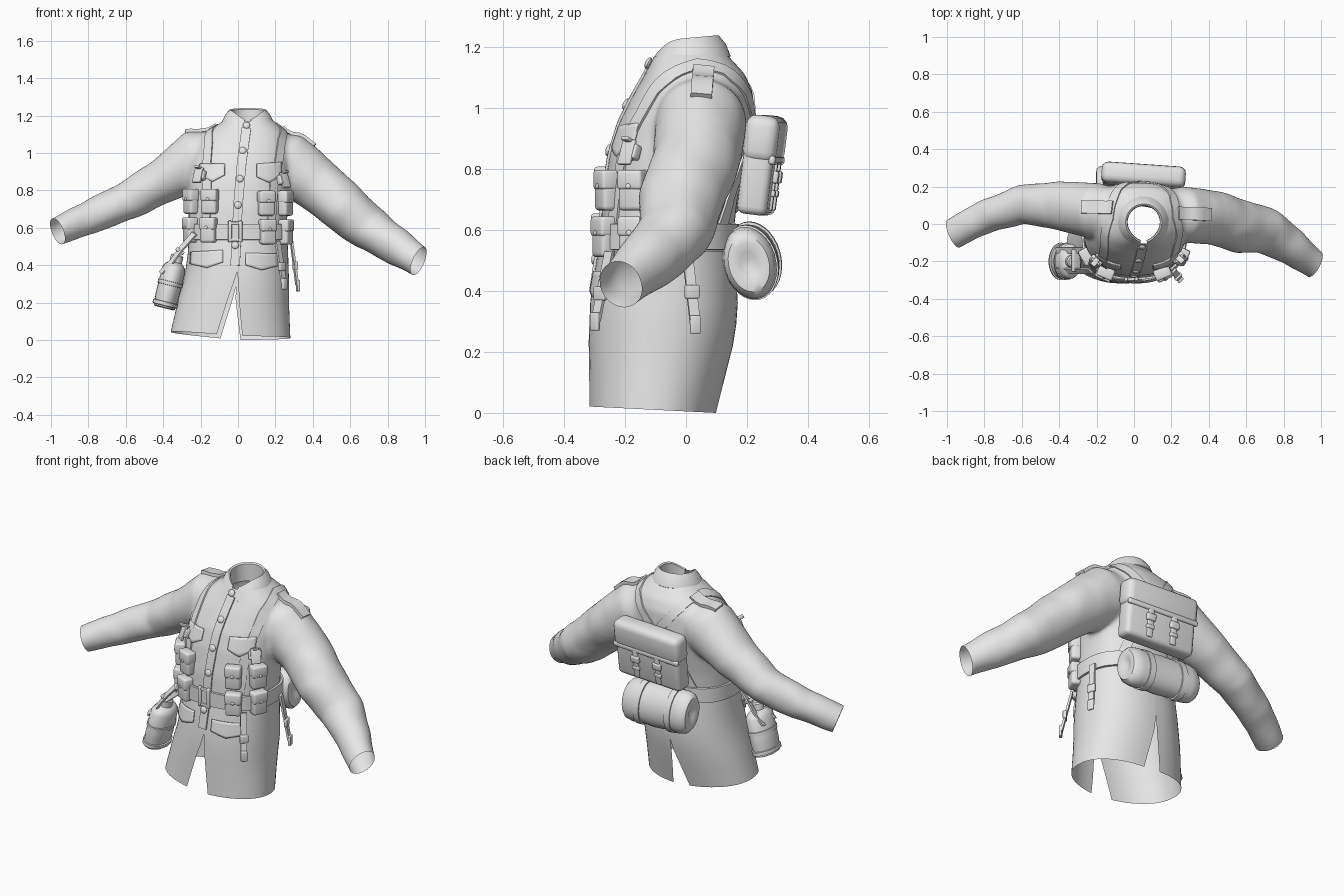
import bpy, bmesh
from math import sin, cos, radians, atan2, pi, copysign
from mathutils import Vector as V, Matrix as M, noise
from mathutils.bvhtree import BVHTree

cube = bpy.data.objects.get("Cube")
if cube:
    bpy.data.objects.remove(cube)

cloth = bpy.data.materials.new("plain grey")
cloth.use_nodes = True
cloth.diffuse_color = (.8, .8, .8, 1)
cloth.node_tree.nodes["Principled BSDF"].inputs["Base Color"].default_value = (.8, .8, .8, 1)
parts = []


def add(name, bm, matrix=None):
    me = bpy.data.meshes.new(name)
    if matrix:
        bm.transform(matrix)
    bmesh.ops.recalc_face_normals(bm, faces=bm.faces[:])
    bm.to_mesh(me)
    bm.free()
    ob = bpy.data.objects.new(name, me)
    bpy.context.collection.objects.link(ob)
    me.materials.append(cloth)
    parts.append(ob)
    return ob


def skin(bm, rings, closed=True, caps=True):
    rows = [[bm.verts.new(p) for p in r] for r in rings]
    n = len(rows[0])
    for a, b in zip(rows, rows[1:]):
        for i in range(n if closed else n - 1):
            j = (i + 1) % n
            bm.faces.new((a[i], a[j], b[j], b[i]))
    if caps and closed:
        bm.faces.new(rows[0][::-1])
        bm.faces.new(rows[-1])


def loft(name, rings, closed=True, caps=True):
    bm = bmesh.new()
    skin(bm, rings, closed, caps)
    return add(name, bm)


def oval(z, cx, cy, rx, ry, angle, e=2.4):
    c, s = cos(angle), sin(angle)
    return V((cx + rx * copysign(abs(c) ** (2 / e), c), cy + ry * copysign(abs(s) ** (2 / e), s), z))


def tube_rings(path, n=32):
    rings = []
    for i, (c, rh, rv) in enumerate(path):
        t = (V(path[min(i + 1, len(path) - 1)][0]) - V(path[max(i - 1, 0)][0])).normalized()
        side = t.cross(V((0, 0, 1))).normalized()
        up = side.cross(t)
        rings.append([V(c) + side * rh * cos(k * 2 * pi / n) + up * rv * sin(k * 2 * pi / n) for k in range(n)])
    return rings


def box(name, size, matrix, bevel=.008):
    bm = bmesh.new()
    bmesh.ops.create_cube(bm, size=1, matrix=M.Diagonal((*size, 1)))
    bmesh.ops.bevel(bm, geom=bm.edges[:], offset=bevel, segments=3, affect='EDGES', profile=.5)
    return add(name, bm, matrix)


# Jacket: torso and sleeves fused, then opened at neck, waist and cuffs
torso = [(.48, 0, -.065, .27, .225), (.58, 0, -.063, .262, .218), (.7, 0, -.053, .265, .222),
         (.85, .005, -.025, .275, .225), (.95, .015, .002, .27, .222), (1.05, .03, .025, .25, .195),
         (1.11, .045, .03, .215, .165), (1.16, .055, .02, .15, .13), (1.2, .055, .01, .1, .1),
         (1.26, .055, .01, .09, .095)]
arms = {
    "left": [((.1, .04, 1.02), .13, .1), ((.26, .05, .95), .15, .165), ((.42, .035, .835), .145, .145),
             ((.575, -.015, .7), .14, .135), ((.71, -.035, .59), .122, .12), ((.845, -.125, .5), .097, .1),
             ((.965, -.215, .422), .075, .08)],
    "right": [((-.06, .05, 1.02), .13, .1), ((-.21, .07, .97), .15, .16), ((-.41, .1, .845), .13, .118),
              ((-.6, .105, .74), .105, .102), ((-.78, .045, .662), .092, .09), ((-.965, -.05, .58), .08, .073)]}
bm = bmesh.new()
skin(bm, [[oval(*r, k * pi / 24) for k in range(48)] for r in torso])
cuts = [((0, 0, 1.18), V((0, -.1, 1)), .4), ((0, 0, .53), V((0, 0, -1)), .4)]
for path, slant in ((arms["left"], V((.86, -.42, -.38))), (arms["right"], V((-.9, -.4, -.38)))):
    end, before = V(path[-1][0]), V(path[-2][0])
    cuts.append((end, slant, 2))
    skin(bm, tube_rings(path + [(end + (end - before) * .6, *path[-1][1:])]))
jacket = add("jacket", bm)
rm = jacket.modifiers.new("fuse", 'REMESH')
rm.mode, rm.voxel_size = 'VOXEL', .012
sm = jacket.modifiers.new("soften", 'SMOOTH')
sm.factor, sm.iterations = .5, 10
fused = bpy.data.meshes.new_from_object(jacket.evaluated_get(bpy.context.evaluated_depsgraph_get()))
jacket.modifiers.clear()
bm = bmesh.new()
bm.from_mesh(fused)
bm.normal_update()
for v in bm.verts:  # soft sleeve folds
    fade = min(1, max(0, abs(v.co.x) - .25) * 6)
    v.co += v.normal * fade * .007 * noise.noise(v.co * 8)
for co, no, reach in cuts:
    faces = [f for f in bm.faces if abs(f.calc_center_median().x) < reach]
    region = set(faces)
    for f in faces:
        region.update(f.verts, f.edges)
    bmesh.ops.bisect_plane(bm, geom=list(region), plane_co=co, plane_no=no, clear_outer=True)
bm.to_mesh(jacket.data)
bm.free()

# Skirt panels, parted at the front and at the back vent
hem = [(.57, 0, -.064, .263, .219), (.46, 0, -.068, .268, .232), (.36, -.005, -.072, .276, .242),
       (.29, -.01, -.076, .284, .241), (.22, -.02, -.083, .292, .237), (.12, -.03, -.095, .305, .224),
       (0, -.04, -.11, .32, .21)]
skirts = []
for side, sign, gap in (("left", 1, .17), ("right", -1, .2)):
    rings = []
    for z, cx, cy, rx, ry in hem:
        front = -pi / 2 + sign * max(0, .36 - z) / .36 * gap
        back = pi / 2 * (1 if sign > 0 else -3) - sign * max(0, .25 - z) / .25 * .14
        ring = [oval(z, cx, cy, rx, ry, front + (back - front) * k / 28, 2.2) for k in range(29)]
        for p in ring:  # the hem rises a little to the front and on the right
            p.z += (1 - z / .57) * (max(0, .1 - p.y) * .05 + max(0, -p.x) * .09)
        rings.append(ring)
    skirts.append(loft(side + "_skirt", rings, closed=False))

bm = bmesh.new()
for ob in [jacket] + skirts:
    bm.from_mesh(ob.data)
tree = BVHTree.FromBMesh(bm)
bm.free()


def outward(p, n):
    return n if n.dot(p - V((.02, -.03, p.z - .1))) > 0 else -n


def front_hit(x, z):
    p, n = tree.ray_cast(V((x, -1, z)), V((0, 1, 0)))[:2]
    return p, outward(p, n)


def girth_hit(deg, z):
    d = V((sin(radians(deg)), -cos(radians(deg)), 0))
    p, n = tree.ray_cast(V((0, -.06, z)) + d * .45, -d)[:2]
    return p, outward(p, n)


def facing(p, n):
    return M.Translation(p) @ M.Rotation(atan2(n.x, -n.y), 4, 'Z')


def ribbon(name, pts, w, th=.01, snap=True, steps=8):
    pts = [V(p) for p in pts]
    line = [a.lerp(b, k / steps) for a, b in zip(pts, pts[1:]) for k in range(steps)] + [pts[-1]]
    if snap:
        hits = [tree.find_nearest(p)[:2] for p in line]
    else:
        hits = [(p, V((p.x, p.y + .06, 0)).normalized()) for p in line]
    rings = []
    for i, (p, n) in enumerate(hits):
        n = outward(p, n)
        t = hits[min(i + 1, len(hits) - 1)][0] - hits[max(i - 1, 0)][0]
        s = t.cross(n).normalized() * w / 2
        rings.append([p - s - n * .004, p + s - n * .004, p + s + n * th, p - s + n * th])
    return loft(name, rings)


def stud(name, p, n, r):
    bm = bmesh.new()
    bmesh.ops.create_uvsphere(bm, u_segments=14, v_segments=8, radius=r)
    return add(name, bm, M.Translation(p) @ n.to_track_quat('Z', 'Y').to_matrix().to_4x4() @ M.Diagonal((1, 1, .5, 1)))


def flap(name, x0, x1, top0, top1, h, dip):
    # Cloth flap laid on the front, with a pointed lower edge
    rows = []
    for r in range(7):
        row = []
        for k in range(13):
            u = k / 12
            depth = h + dip * (1 - abs(2 * u - 1))
            p, n = front_hit(x0 + (x1 - x0) * u, top0 + (top1 - top0) * u - depth * r / 6)
            row.append(p + n * (.003 + .003 * r / 6))
        rows.append(row)
    ob = loft(name, rows, closed=False)
    thick = ob.modifiers.new("thickness", 'SOLIDIFY')
    thick.thickness, thick.offset = .008, 0


# Collar with drooping front points
rows = []
for r, z, droop, tilt in ((.086, 1.13, 0, 0), (.088, 1.225, .045, .09), (.097, 1.231, .045, .09),
                          (.12, 1.205, .06, .06), (.137, 1.168, .06, .02), (.127, 1.16, .06, .02)):
    row = []
    for k in range(49):
        a = radians(-80 + 340 * k / 48)
        f = max(0, -sin(a)) ** 4
        row.append(V((.052 + r * cos(a), .01 + (r + .012 * f) * sin(a), z + tilt * r * sin(a) - droop * f)))
    rows.append(row)
loft("collar", rows, closed=False)

# Front placket, buttons, pocket flaps, shoulder tabs
ribbon("placket", [front_hit(x, z)[0] for x, z in ((.045, 1.13), (.02, .95), (0, .72), (-.015, .4))], .05, .008)
for x, z in ((.045, 1.145), (.025, 1.01), (.01, .86), (0, .72), (-.015, .505)):
    p, n = front_hit(x, z)
    stud("button", p + n * .008, n, .02)
flap("right_breast_flap", -.2, -.07, .94, .94, .06, .035)
flap("left_breast_flap", .1, .23, .94, .95, .07, .035)
flap("right_hip_flap", -.25, -.08, .47, .48, .065, .025)
flap("left_hip_flap", .04, .21, .465, .46, .065, .025)
ribbon("right_shoulder_tab", [(-.13, .095, 1.17), (-.29, .095, 1.14)], .07, .014)
ribbon("left_shoulder_tab", [(.25, .06, 1.15), (.41, .05, 1.04)], .07, .014)

# Waist belt with buckle
rings = [[oval(z, 0, -.062, .268 + o, .224 + o, k * pi / 32) for k in range(64)]
         for z, o in ((.535, 0), (.536, .012), (.62, .012), (.621, 0))]
loft("belt", rings, caps=False)
p, n = front_hit(-.015, .58)
for dx in (-.028, .028):
    box("buckle_bar", (.02, .02, .115), M.Translation(p + V((dx, -.014, 0))), .005)
for dz in (-.045, .045):
    box("buckle_rail", (.07, .016, .016), M.Translation(p + V((0, -.014, dz))), .004)

# Shoulder harness crossing on the back
ribbon("left_harness", [(.19, -.26, .62), (.22, -.25, .85), (.25, -.12, 1.07), (.23, .04, 1.15), (.16, .18, 1.05),
                        (.02, .23, .9), (-.11, .2, .7), (-.17, .15, .57)], .05, .006)
ribbon("right_harness", [(-.18, -.26, .62), (-.18, -.25, .86), (-.17, -.14, 1.06), (-.14, .03, 1.15), (-.07, .18, 1.07),
                         (.07, .23, .9), (.17, .2, .7), (.21, .13, .57)], .05, .006)
for x, z in ((.23, .85), (-.195, .875)):
    p, n = front_hit(x, z)
    m = facing(p, n) @ M.Rotation(radians(-20), 4, 'X')
    box("harness_buckle", (.07, .035, .05), m @ M.Translation((0, -.015, 0)), .008)
    box("harness_slide", (.055, .014, .085), m @ M.Translation((0, -.03, -.005)), .004)
    box("harness_tip", (.03, .05, .012), m @ M.Translation((0, -.035, .035)), .004)

# Ammunition pouches, two rows on each side
for sign, lift in ((1, 0), (-1, .01)):
    for deg in (38, 66):
        for z in (.73, .577):
            p, n = girth_hit(sign * deg, z + lift)
            m = facing(p, n) @ M.Translation((0, -.016, 0))
            box("pouch", (.086, .055, .132), m, .014)
            box("pouch_flap", (.091, .06, .066), m @ M.Translation((0, -.002, .035)), .012)
            stud("pouch_stud", m @ V((0, -.033, .014)), n, .009)

# Small hanging straps with metal ends
for name, a, b in (("front_strap", (.21, -.25, .53), (.245, -.295, .3)), ("side_strap", (.28, .0, .56), (.315, .03, .29))):
    ribbon(name, [a, b], .034, .008, snap=False)
    n = V((b[0], b[1] + .06, 0)).normalized()
    box(name + "_buckle", (.048, .02, .045), facing(V(a).lerp(V(b), .6) + n * .006, n), .005)
    box(name + "_end", (.036, .016, .06), facing(V(b) + n * .006, n), .005)

# Back pack with lid, straps and buckles
pack = M.Translation((.05, .247, .81)) @ M.Rotation(radians(-4), 4, 'Z') @ M.Rotation(radians(-7), 4, 'X')
box("pack", (.43, .1, .32), pack, .025)
box("pack_lid", (.45, .112, .155), pack @ M.Translation((0, .002, .09)), .035)
box("pack_lid_edge", (.445, .022, .03), pack @ M.Translation((0, .048, .025)), .01)
for x in (-.075, .075):
    box("pack_strap", (.034, .014, .17), pack @ M.Translation((x, .052, -.055)), .005)
    box("pack_buckle", (.055, .022, .04), pack @ M.Translation((x, .056, -.03)), .007)
    box("pack_keeper", (.048, .018, .022), pack @ M.Translation((x, .054, -.085)), .006)

# Bedroll with two bands and softly pinched ends
roll = [(-.185, .012), (-.195, .035), (-.202, .06), (-.2, .08), (-.18, .098), (-.14, .104), (-.08, .1), (.02, .105),
        (.11, .1), (.17, .104), (.21, .098), (.23, .08), (.232, .06), (.225, .035), (.215, .012)]


def roll_ring(x, r):
    return [V((x, .218 - x * .05 + r * .84 * cos(a) - .15 * r * sin(a), .5 - x * .05 + r * 1.14 * sin(a)))
            for a in (k * pi / 16 for k in range(32))]


loft("bedroll", [roll_ring(x, r) for x, r in roll])
for x in (-.09, .12):
    loft("bedroll_band", [roll_ring(x + d, r) for d, r in ((-.019, .09), (-.018, .108), (.018, .108), (.019, .09))])

# Water bottle with cap, bands and hanging straps
low, high = V((-.395, -.2, .17)), V((-.335, -.2, .41))


def bottle(name, profile):
    return loft(name, tube_rings([(low.lerp(high, t), rh, rv) for t, rh, rv in profile], 24))


bottle("bottle", [(0, .075, .048), (.02, .09, .058), (.3, .096, .064), (.88, .094, .063), (.97, .078, .05), (1.02, .04, .034)])
for t in (.05, .5):
    bottle("bottle_band", [(t, .09, .06), (t + .01, .1, .068), (t + .09, .1, .068), (t + .1, .09, .06)])
bottle("bottle_cap", [(.98, .028, .028), (1, .034, .034), (1.16, .034, .034), (1.19, .026, .026)])
for y in (-.25, -.14):
    ribbon("bottle_strap", [(-.23, y, .57), (-.3, y, .49), (-.35, y, .42), (-.41, y, .36)], .035, .008, snap=False)
box("bottle_hook", (.05, .12, .02), M.Translation((-.31, -.195, .475)) @ M.Rotation(radians(35), 4, 'Y'), .006)

# Smooth shading with crisp corners
for ob in bpy.context.selected_objects:
    ob.select_set(False)
for ob in parts:
    ob.select_set(True)
bpy.context.view_layer.objects.active = jacket
bpy.ops.object.shade_smooth_by_angle(angle=radians(40))
